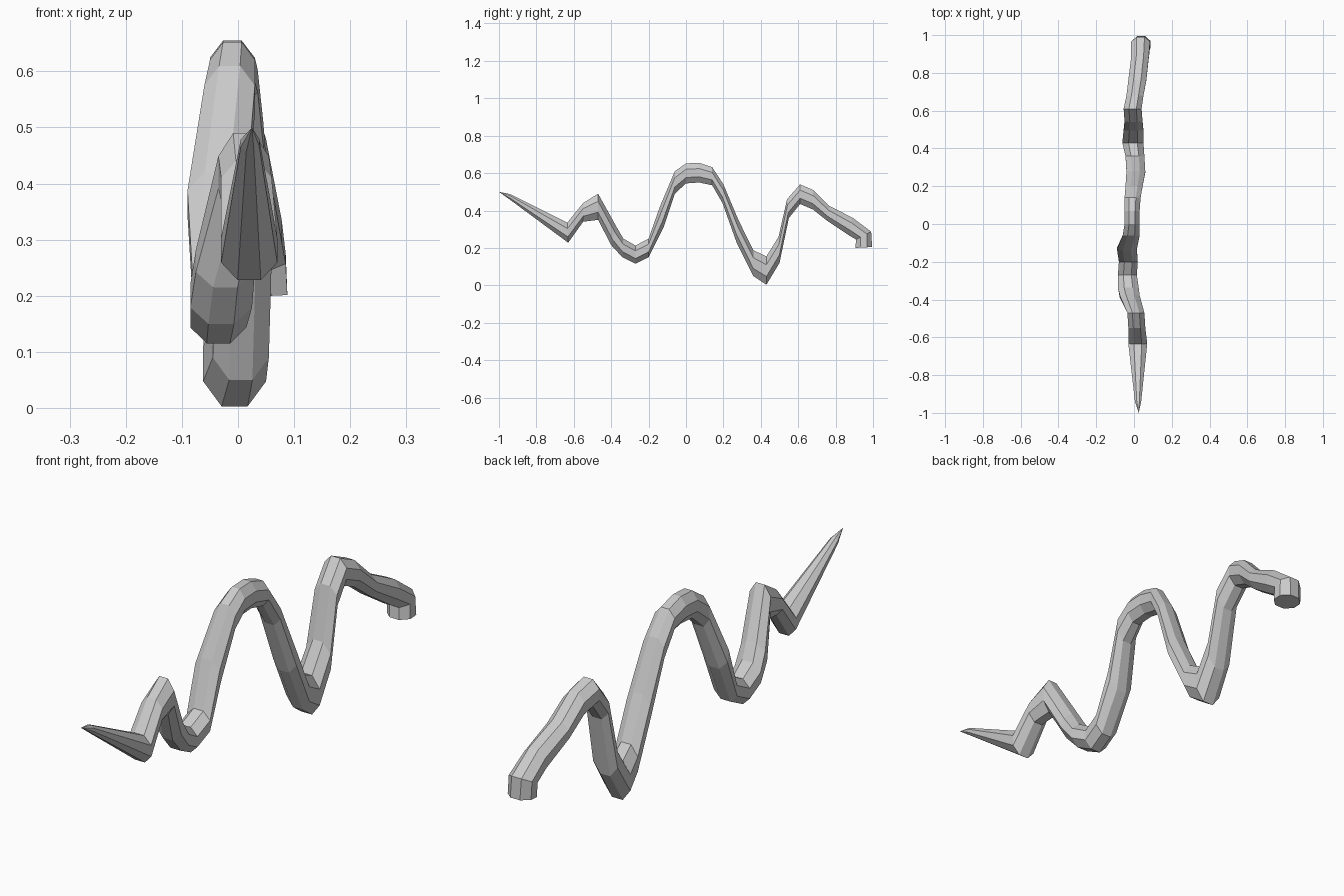
import bpy, bmesh, math

SIDES = 8

# Cross-sections along the body: (lower y, lower z, upper y, upper z, min x, max x)
RINGS = [
    (-0.94, 0.457, -0.94, 0.488, 0.005, 0.038),
    (-0.63, 0.228, -0.635, 0.335, -0.03, 0.07),
    (-0.55, 0.34, -0.55, 0.44, -0.03, 0.06),
    (-0.47, 0.35, -0.47, 0.49, -0.035, 0.055),
    (-0.40, 0.215, -0.37, 0.31, -0.075, 0.03),
    (-0.34, 0.15, -0.335, 0.25, -0.085, 0.025),
    (-0.27, 0.115, -0.27, 0.213, -0.085, 0.015),
    (-0.20, 0.15, -0.20, 0.25, -0.08, 0.02),
    (-0.12, 0.31, -0.14, 0.42, -0.09, 0.015),
    (-0.06, 0.49, -0.06, 0.61, -0.06, 0.03),
    (0.00, 0.545, 0.00, 0.652, -0.05, 0.03),
    (0.07, 0.55, 0.07, 0.655, -0.05, 0.03),
    (0.14, 0.535, 0.14, 0.632, -0.05, 0.035),
    (0.195, 0.44, 0.20, 0.54, -0.045, 0.045),
    (0.27, 0.23, 0.28, 0.35, -0.04, 0.06),
    (0.36, 0.05, 0.36, 0.188, -0.045, 0.055),
    (0.43, 0.003, 0.43, 0.155, -0.062, 0.05),
    (0.50, 0.12, 0.495, 0.26, -0.055, 0.05),
    (0.55, 0.36, 0.54, 0.46, -0.05, 0.045),
    (0.61, 0.435, 0.61, 0.54, -0.055, 0.04),
    (0.68, 0.405, 0.68, 0.51, -0.04, 0.05),
    (0.755, 0.345, 0.765, 0.425, -0.03, 0.065),
    (0.87, 0.268, 0.89, 0.362, -0.015, 0.078),
    (0.91, 0.245, 0.99, 0.287, -0.015, 0.085),
    (0.905, 0.20, 0.995, 0.205, -0.012, 0.088),
]
TIP = (0.025, -1.0, 0.50)


def add_ring(bm, yb, zb, yt, zt, x0, x1):
    """One octagonal section with flat top and bottom edges."""
    k = 1 / math.cos(math.pi / SIDES)
    verts = []
    for i in range(SIDES):
        a = 2 * math.pi * (i + 0.5) / SIDES
        c, s = k * math.cos(a), k * math.sin(a)
        verts.append(bm.verts.new((
            (x0 + x1) / 2 + c * (x1 - x0) / 2,
            (yb + yt) / 2 + s * (yt - yb) / 2,
            (zb + zt) / 2 + s * (zt - zb) / 2)))
    return verts


bm = bmesh.new()
rings = [add_ring(bm, *r) for r in RINGS]

# Body skin between neighbouring sections
for a, b in zip(rings, rings[1:]):
    for i in range(SIDES):
        j = (i + 1) % SIDES
        bm.faces.new((a[i], a[j], b[j], b[i]))

# Pointed tail and flat blunt end
tip = bm.verts.new(TIP)
for i in range(SIDES):
    bm.faces.new((tip, rings[0][(i + 1) % SIDES], rings[0][i]))
bm.faces.new(rings[-1])

bmesh.ops.recalc_face_normals(bm, faces=bm.faces)
mesh = bpy.data.meshes.new("serpentine_body")
bm.to_mesh(mesh)
bm.free()
body = bpy.data.objects.new("serpentine_body", mesh)
bpy.context.collection.objects.link(body)
